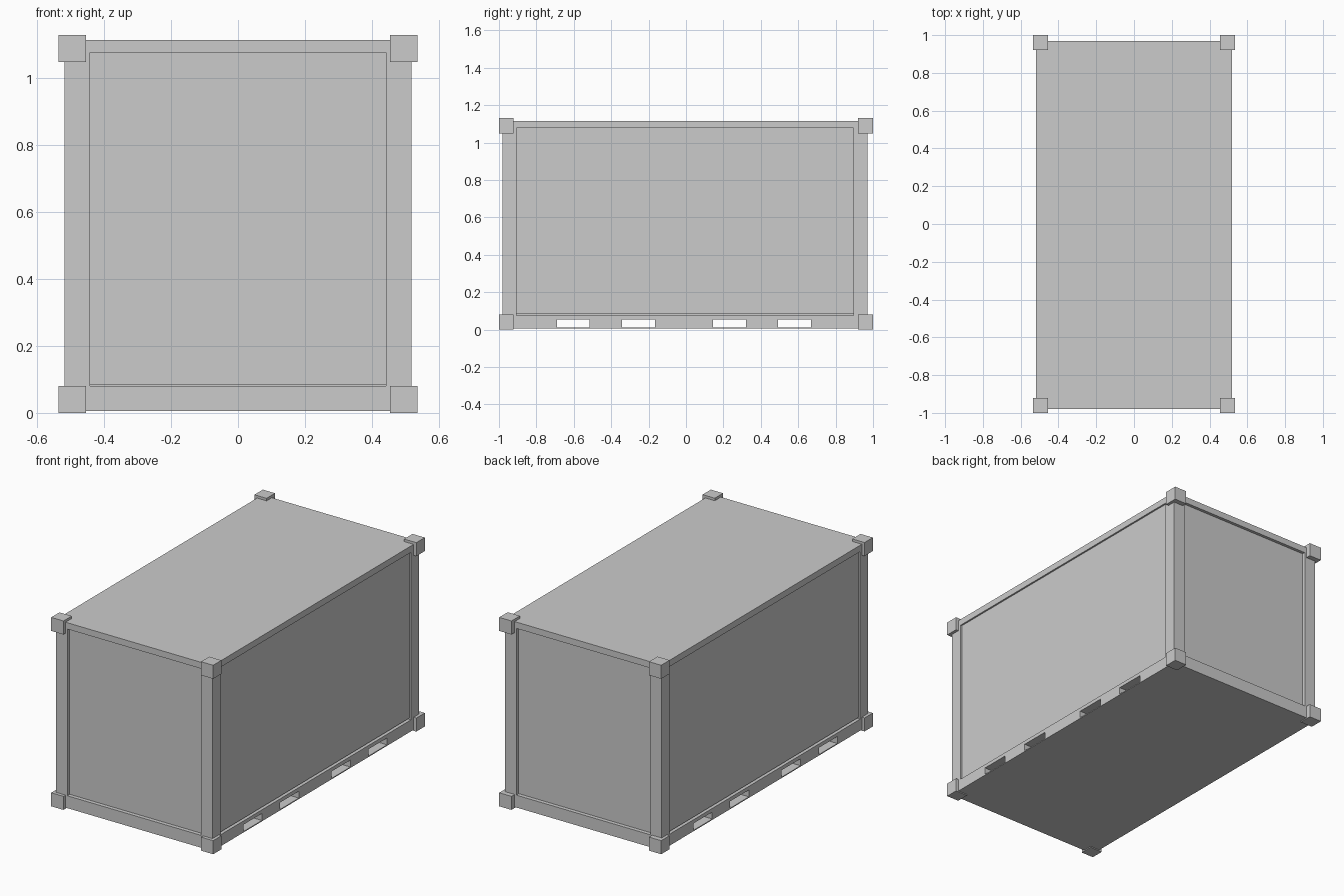
import bpy
import bmesh

if "Cube" in bpy.data.objects:
    bpy.data.objects.remove(bpy.data.objects["Cube"])

FRONT, BACK, SIDE = -0.98, 0.97, 0.518   # outer faces of the frame
POST = 0.075                             # post width
RAIL, ROOF_LOW, ROOF_TOP = 0.078, 1.077, 1.115


def box(name, x, y, z):
    """Axis-aligned box from (min, max) ranges."""
    bm = bmesh.new()
    bmesh.ops.create_cube(bm, size=1)
    for v in bm.verts:
        v.co = [r[0] if c < 0 else r[1] for c, r in zip(v.co, (x, y, z))]
    mesh = bpy.data.meshes.new(name)
    bm.to_mesh(mesh)
    bm.free()
    ob = bpy.data.objects.new(name, mesh)
    bpy.context.collection.objects.link(ob)
    return ob


def mirrored_box(name, x, y, z):
    """Box repeated on the opposite side in x."""
    ob = box(name, x, y, z)
    mod = ob.modifiers.new("mirror", 'MIRROR')
    mod.use_clip = False
    return ob


# Base slab with four fork pockets running right through it
base = box("base", (-SIDE, SIDE), (FRONT, BACK), (0.006, 0.075))
for i, (y0, y1) in enumerate([(-0.69, -0.515), (-0.342, -0.165),
                              (0.145, 0.322), (0.492, 0.669)]):
    cutter = box(f"pocket_cutter_{i}", (-0.7, 0.7), (y0, y1), (0.012, 0.053))
    cutter.hide_render = True
    cutter.hide_viewport = True
    mod = base.modifiers.new(f"pocket_{i}", 'BOOLEAN')
    mod.operation = 'DIFFERENCE'
    mod.solver = 'EXACT'
    mod.object = cutter

# Sill behind the narrow groove under the side walls
box("sill", (-0.495, 0.495), (-0.955, 0.945), (0.07, 0.09))

# End rails that close the frame above the base at front and back
for name, y in (("front", (FRONT, FRONT + POST)), ("back", (BACK - POST, BACK))):
    box(f"{name}_bottom_rail", (-0.45, 0.45), y, (0.07, 0.08))

# Walls, set back slightly inside the frame
box("walls", (-0.508, 0.508), (FRONT + 0.018, BACK - 0.018), (0.083, 1.08))

# Roof with its edge rails
box("roof", (-SIDE, SIDE), (FRONT, BACK), (ROOF_LOW, ROOF_TOP))

# Corner posts and corner castings
for name, post_y, block_y in (
        ("front", (FRONT, FRONT + POST), (-1.0, -0.922)),
        ("back", (BACK - POST, BACK), (0.92, 1.0))):
    mirrored_box(f"{name}_posts", (SIDE - POST, SIDE), post_y, (0.07, 1.08))
    for level, z in (("bottom", (0.0, 0.081)), ("top", (1.049, 1.13))):
        mirrored_box(f"{name}_{level}_corner_blocks", (0.455, 0.536), block_y, z)
